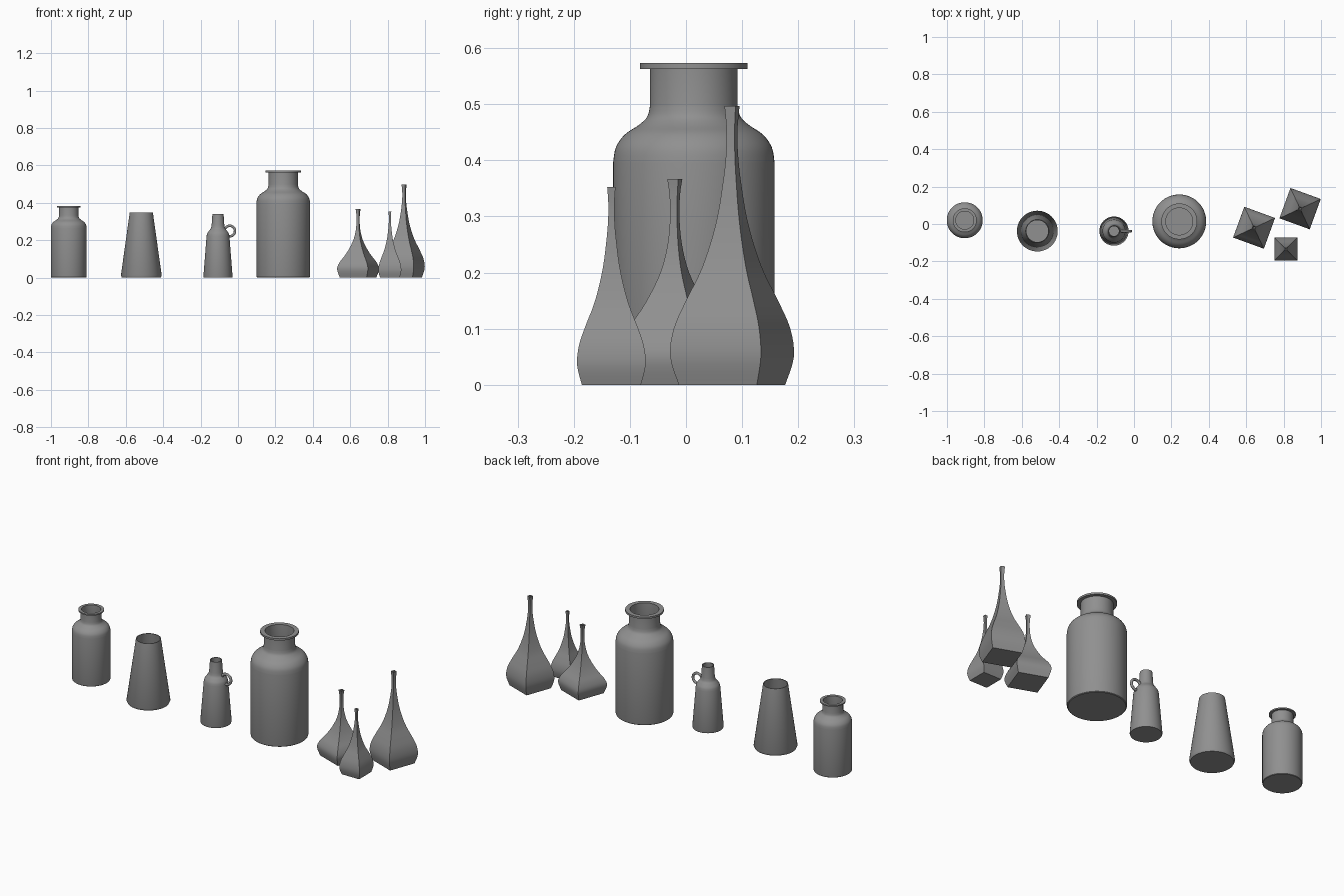
import bpy
import bmesh
import math

if "Cube" in bpy.data.objects:
    bpy.data.objects.remove(bpy.data.objects["Cube"], do_unlink=True)

grey = bpy.data.materials.new("grey ceramic")
GREY = (0.28, 0.28, 0.28, 1)
grey.diffuse_color = GREY
grey.use_nodes = True
grey.node_tree.nodes["Principled BSDF"].inputs["Base Color"].default_value = GREY


def spline(points, steps=4):
    """Smooth curve passing through all profile points."""
    out = []
    for i in range(len(points) - 1):
        p0, p1 = points[max(i - 1, 0)], points[i]
        p2, p3 = points[i + 1], points[min(i + 2, len(points) - 1)]
        for s in range(steps):
            t = s / steps
            out.append(tuple(
                b + t * (c - a) / 2
                + t * t * (a - 2.5 * b + 2 * c - d / 2)
                + t ** 3 * (-a + 3 * b - 3 * c + d) / 2
                for a, b, c, d in zip(p0, p1, p2, p3)))
    return out + [points[-1]]


def vessel(name, profile, x, y, sides=64, turn=0, scale=1):
    """Sweep (radius, height) points round z; both ends are capped."""
    bm = bmesh.new()
    rings = []
    for r, z in profile:
        ring = []
        for k in range(sides):
            a = turn + 2 * math.pi * k / sides
            ring.append(bm.verts.new((r * scale * math.cos(a), r * scale * math.sin(a), z * scale)))
        rings.append(ring)
    for low, high in zip(rings, rings[1:]):
        for k in range(sides):
            n = (k + 1) % sides
            bm.faces.new((low[k], low[n], high[n], high[k]))
    bm.faces.new(rings[0][::-1])
    bm.faces.new(rings[-1])
    mesh = bpy.data.meshes.new(name)
    bm.to_mesh(mesh)
    bm.free()
    mesh.shade_smooth()
    mesh.set_sharp_from_angle(angle=math.radians(35))
    mesh.materials.append(grey)
    obj = bpy.data.objects.new(name, mesh)
    obj.location = (x, y, 0)
    bpy.context.collection.objects.link(obj)
    return obj


# Wide jars with a flat lip: the small one is the large one scaled
shoulder = spline([(0.144, 0.395), (0.139, 0.423), (0.123, 0.446),
                   (0.098, 0.463), (0.083, 0.478), (0.078, 0.498)])
jar = [(0.138, 0), (0.142, 0.003), (0.144, 0.01)] + shoulder
jar += [(0.078, 0.563), (0.096, 0.563), (0.096, 0.573), (0.072, 0.573)]
jar += [(r - 0.006, z) for r, z in reversed(shoulder)] + [(0.138, 0.01)]
vessel("large_jar", jar, 0.242, 0.014)
vessel("small_jar", jar, -0.905, 0.02, scale=0.667)

# Open tapered vase
vessel("tapered_vase",
       [(0.104, 0), (0.109, 0.012), (0.062, 0.347), (0.058, 0.347), (0.103, 0.014)],
       -0.517, -0.038)

# Bottle with a ring handle
bottle_shoulder = spline([(0.061, 0.222), (0.057, 0.237), (0.047, 0.252),
                          (0.038, 0.264), (0.034, 0.28)])
bottle = [(0.076, 0), (0.078, 0.006)] + bottle_shoulder + [(0.03, 0.34), (0.026, 0.34)]
bottle += [(r - 0.004, z) for r, z in reversed(bottle_shoulder)] + [(0.072, 0.008)]
vessel("bottle", bottle, -0.107, -0.038)

curve = bpy.data.curves.new("bottle_handle", "CURVE")
curve.dimensions = "3D"
curve.bevel_depth = 0.007
curve.bevel_resolution = 3
curve.use_fill_caps = True
path = curve.splines.new("POLY")
path.points.add(32)
for i, point in enumerate(path.points):
    a = math.radians(-115 + 270 * i / 32)
    point.co = (0.028 * math.cos(a), 0, 0.028 * math.sin(a), 1)
curve.materials.append(grey)
handle = bpy.data.objects.new("bottle_handle", curve)
handle.location = (-0.044, -0.038, 0.249)
bpy.context.collection.objects.link(handle)

# Square bulb vases with long thin necks (half width, height)
tall = [(0.074, 0), (0.086, 0.05), (0.081, 0.1), (0.064, 0.15), (0.0445, 0.2),
        (0.0305, 0.25), (0.0203, 0.3), (0.0138, 0.35), (0.009, 0.4),
        (0.0075, 0.45), (0.0105, 0.497)]
squat = [(0.076, 0), (0.0875, 0.045), (0.078, 0.08), (0.057, 0.115), (0.039, 0.15),
         (0.02, 0.2), (0.01, 0.25), (0.0065, 0.3), (0.0075, 0.34), (0.0105, 0.367)]


def square_vase(name, outline, x, y, degrees, scale=1):
    top = outline[-1][1]
    body = spline(outline) + [(0.007, top), (0.004, top - 0.04)]
    corners = [(r * math.sqrt(2), z) for r, z in body]
    vessel(name, corners, x, y, 4, math.radians(45 + degrees), scale)


square_vase("tall_square_vase", tall, 0.888, 0.082, -20)
square_vase("small_square_vase", tall, 0.812, -0.133, 0, 0.71)
square_vase("squat_square_vase", squat, 0.642, -0.02, -20)
